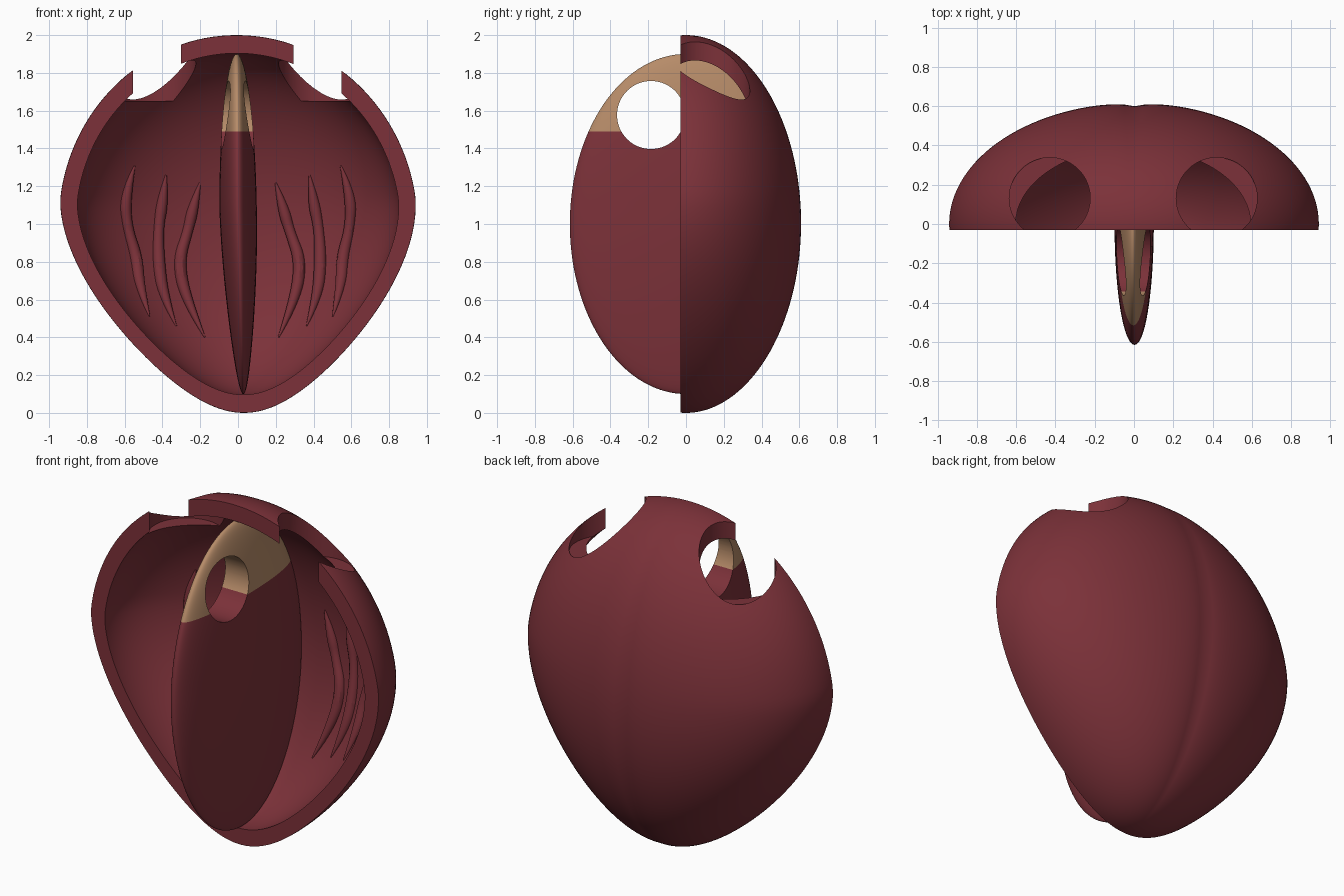
import bpy, bmesh, math

cube = bpy.data.objects.get("Cube")
if cube:
    bpy.data.objects.remove(cube)


def material(name, rgb):
    m = bpy.data.materials.new(name)
    m.use_nodes = True
    m.diffuse_color = (*rgb, 1)
    m.node_tree.nodes["Principled BSDF"].inputs["Base Color"].default_value = (*rgb, 1)
    return m


RED = material("dark red", (0.2, 0.031, 0.041))
TAN = material("tan", (0.47, 0.26, 0.14))
WALL = 0.905  # inner size relative to outer


def taper(z):
    return 1 - 0.3 * max(0, 1.15 - z) ** 1.4


def lean(z):
    return (0.028 if z < 1.1 else 0.008) * (1.1 - z)


def link(name, bm, *mats):
    me = bpy.data.meshes.new(name)
    bm.to_mesh(me)
    bm.free()
    ob = bpy.data.objects.new(name, me)
    bpy.context.collection.objects.link(ob)
    for m in mats:
        me.materials.append(m)
    return ob


def activate(ob):
    bpy.ops.object.select_all(action='DESELECT')
    ob.select_set(True)
    bpy.context.view_layer.objects.active = ob


def cut(ob, cutter):
    activate(ob)
    mod = ob.modifiers.new("cut", 'BOOLEAN')
    mod.operation = 'DIFFERENCE'
    mod.solver = 'EXACT'
    mod.object = cutter
    bpy.ops.object.modifier_apply(modifier=mod.name)
    bpy.data.objects.remove(cutter)


def smooth(ob):
    activate(ob)
    bpy.ops.object.shade_smooth_by_angle(angle=math.radians(30))


def egg(name, half, size=1.0, groove=0.0):
    """Egg with a tapered lower end and an optional groove down the back."""
    bm = bmesh.new()
    bmesh.ops.create_uvsphere(bm, u_segments=128, v_segments=72, radius=1)
    for v in bm.verts:
        x, y, z = v.co
        h = 1 + z
        x *= half[0] * taper(h)
        y *= half[1]
        if y > 0:
            y *= 1 - groove * (1.5 - 0.5 * h + 0.3) * math.exp(-abs(x) / 0.07)
        zz = 1 + z * half[2] * size
        v.co = (x * size + lean(zz), y * size, zz)
    return link(name, bm, RED)


def cylinder(center, radius, depth, sideways=False):
    bm = bmesh.new()
    bmesh.ops.create_cone(bm, cap_ends=True, segments=96, radius1=radius, radius2=radius, depth=depth)
    ob = link("cutter", bm)
    ob.location = center
    if sideways:
        ob.rotation_euler.y = math.pi / 2
    ob.hide_render = True
    bpy.context.view_layer.update()
    return ob


# Half shell: hollowed, cut open at the front, with two openings on top
OUTER = (0.95, 0.617, 1.0)
shell = egg("outer_shell", OUTER, groove=0.022)
cut(shell, egg("cutter", OUTER, WALL))
bm = bmesh.new()
bmesh.ops.create_cube(bm, size=3)
for v in bm.verts:
    v.co.y -= 1.53
    v.co.z += 1
cut(shell, link("cutter", bm))
for side in (-1, 1):
    cut(shell, cylinder((side * 0.425 - 0.004, 0.132, 2.05), 0.206, 0.8))
smooth(shell)

# Dividing wall: thin egg with a round window and a tan upper part
wall = egg("dividing_wall", (0.1, 0.615, 0.9))
for v in wall.data.vertices:
    if v.co.y > 0:
        v.co.y *= 0.93
cut(wall, cylinder((0, -0.185, 1.577), 0.18, 1, True))
wall.data.materials.append(TAN)
bm = bmesh.new()
bm.from_mesh(wall.data)
bmesh.ops.bisect_plane(bm, geom=bm.verts[:] + bm.edges[:] + bm.faces[:],
                       plane_co=(0, 0, 1.49), plane_no=(0, 0, 1))
for f in bm.faces:
    f.material_index = int(f.calc_center_median().z > 1.49)
bm.to_mesh(wall.data)
bm.free()
smooth(wall)


# Muscle strands lying on the inner wall
def inner_depth(x, z):
    u = (z - 1) / WALL
    d2 = 1 - u * u
    w = OUTER[0] * WALL * taper(1 + u)
    return OUTER[1] * WALL * math.sqrt(max(0, d2 - (x / w) ** 2))


STRANDS = {
    "inner": [(0.2, 1.22), (0.24, 1.08), (0.27, 0.96), (0.325, 0.8), (0.29, 0.6), (0.195, 0.4)],
    "middle": [(0.38, 1.26), (0.4, 1.12), (0.425, 0.98), (0.43, 0.8), (0.41, 0.62), (0.345, 0.46)],
    "outer": [(0.545, 1.31), (0.6, 1.15), (0.59, 0.98), (0.545, 0.82), (0.535, 0.67), (0.485, 0.51)],
}
RADII = [0.004, 0.034, 0.026, 0.034, 0.03, 0.004]
for label, points in STRANDS.items():
    for side, sx in (("left", 1), ("right", -1)):
        cu = bpy.data.curves.new("strand", 'CURVE')
        cu.dimensions = '3D'
        cu.bevel_depth = 1
        cu.bevel_resolution = 4
        cu.use_fill_caps = True
        sp = cu.splines.new('NURBS')
        sp.points.add(len(points) - 1)
        sp.order_u = 3
        sp.use_endpoint_u = True
        sp.resolution_u = 8
        for p, (x, z), r in zip(sp.points, points, RADII):
            p.co = (sx * x + lean(z), inner_depth(x, z), z, 1)
            p.radius = r
        strand = bpy.data.objects.new(f"{label}_strand_{side}", cu)
        bpy.context.collection.objects.link(strand)
        cu.materials.append(RED)
        activate(strand)
        bpy.ops.object.convert(target='MESH')
        smooth(bpy.context.view_layer.objects.active)
